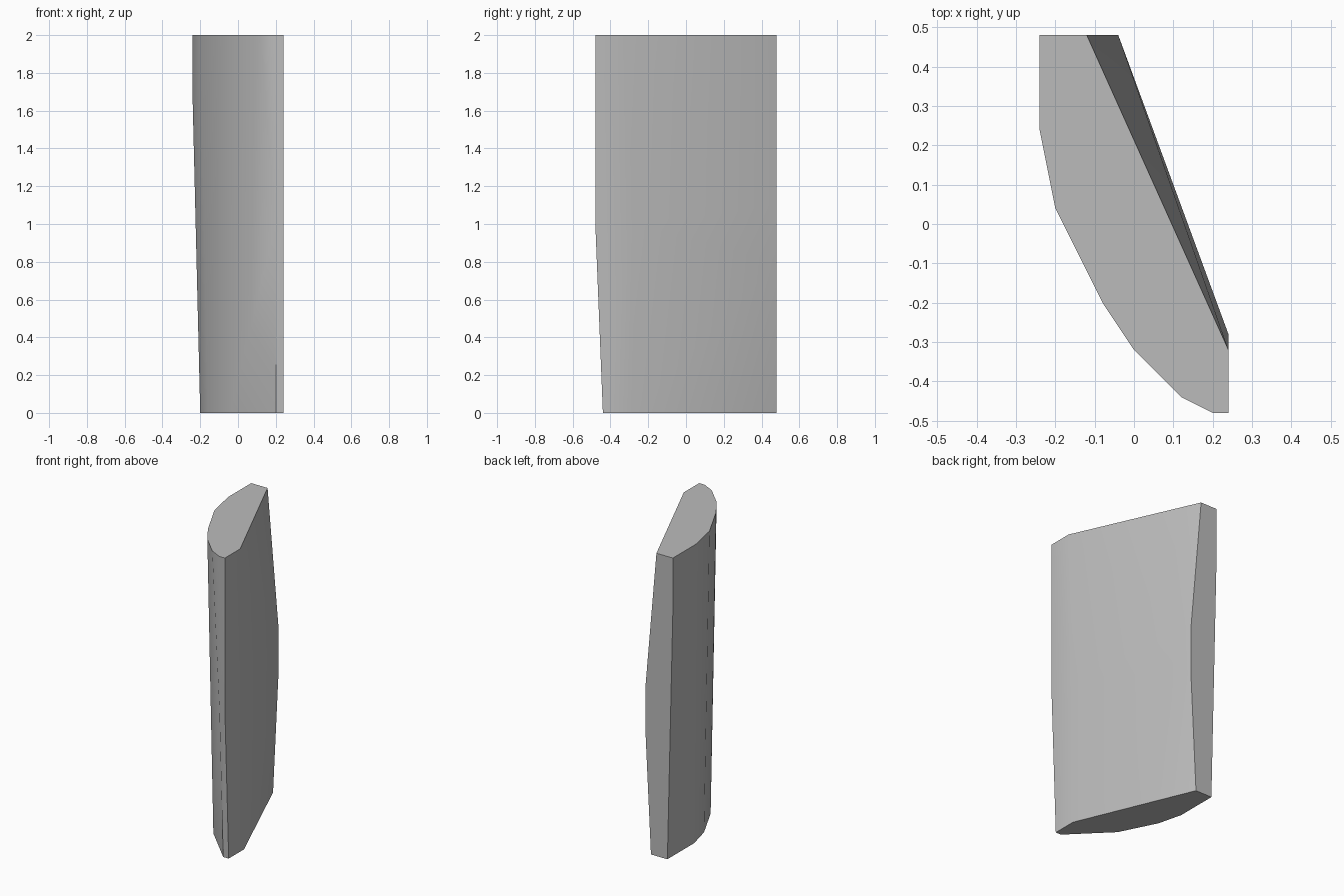
import bpy
import bmesh
import math

default_cube = bpy.data.objects.get("Cube")
if default_cube:
    bpy.data.objects.remove(default_cube, do_unlink=True)

# Plain grey stone
stone = bpy.data.materials.new("grey_stone")
stone.use_nodes = True
colour = (0.5, 0.5, 0.5, 1.0)
stone.diffuse_color = colour
stone.node_tree.nodes["Principled BSDF"].inputs["Base Color"].default_value = colour

# Outline of the narrow foot and of the wider head
foot = [(-0.20, 0.48), (-0.20, 0.20), (-0.16, 0.04), (-0.04, -0.20),
        (0.20, -0.44), (0.24, -0.44), (0.24, -0.28), (-0.08, 0.48)]
head = [(-0.24, 0.48), (-0.24, 0.24), (-0.20, 0.04), (-0.08, -0.20),
        (0.0, -0.32), (0.12, -0.44), (0.20, -0.48), (0.24, -0.48),
        (0.24, -0.32), (-0.12, 0.48)]

# Bulges between them: outer corner, front edge, flat-side ridge
bulges = {
    1.65: [(-0.24, 0.48), (-0.24, 0.24)],
    1.1: [(-0.04, 0.48)],
    1.0: [(0.20, -0.48), (0.24, -0.48), (0.24, -0.28)],
    0.8: [(-0.04, 0.48)],
}
levels = {0.0: foot, 2.0: head, **bulges}

# Skin the levels into one solid slab
bm = bmesh.new()
for z, outline in levels.items():
    for x, y in outline:
        bm.verts.new((x, y, z))
hull = bmesh.ops.convex_hull(bm, input=bm.verts[:])
loose = {v for v in hull["geom_interior"] + hull["geom_unused"]
         if isinstance(v, bmesh.types.BMVert) and not v.link_faces}
bmesh.ops.delete(bm, geom=list(loose), context="VERTS")
bmesh.ops.dissolve_limit(bm, angle_limit=math.radians(0.5),
                         verts=bm.verts[:], edges=bm.edges[:])
bmesh.ops.recalc_face_normals(bm, faces=bm.faces[:])

mesh = bpy.data.meshes.new("stone_slab")
bm.to_mesh(mesh)
bm.free()
mesh.materials.append(stone)
slab = bpy.data.objects.new("stone_slab", mesh)
bpy.context.collection.objects.link(slab)

# Soft shading round the curved side, crisp corners elsewhere
bpy.ops.object.select_all(action="DESELECT")
slab.select_set(True)
bpy.context.view_layer.objects.active = slab
bpy.ops.object.shade_smooth_by_angle(angle=math.radians(35))
